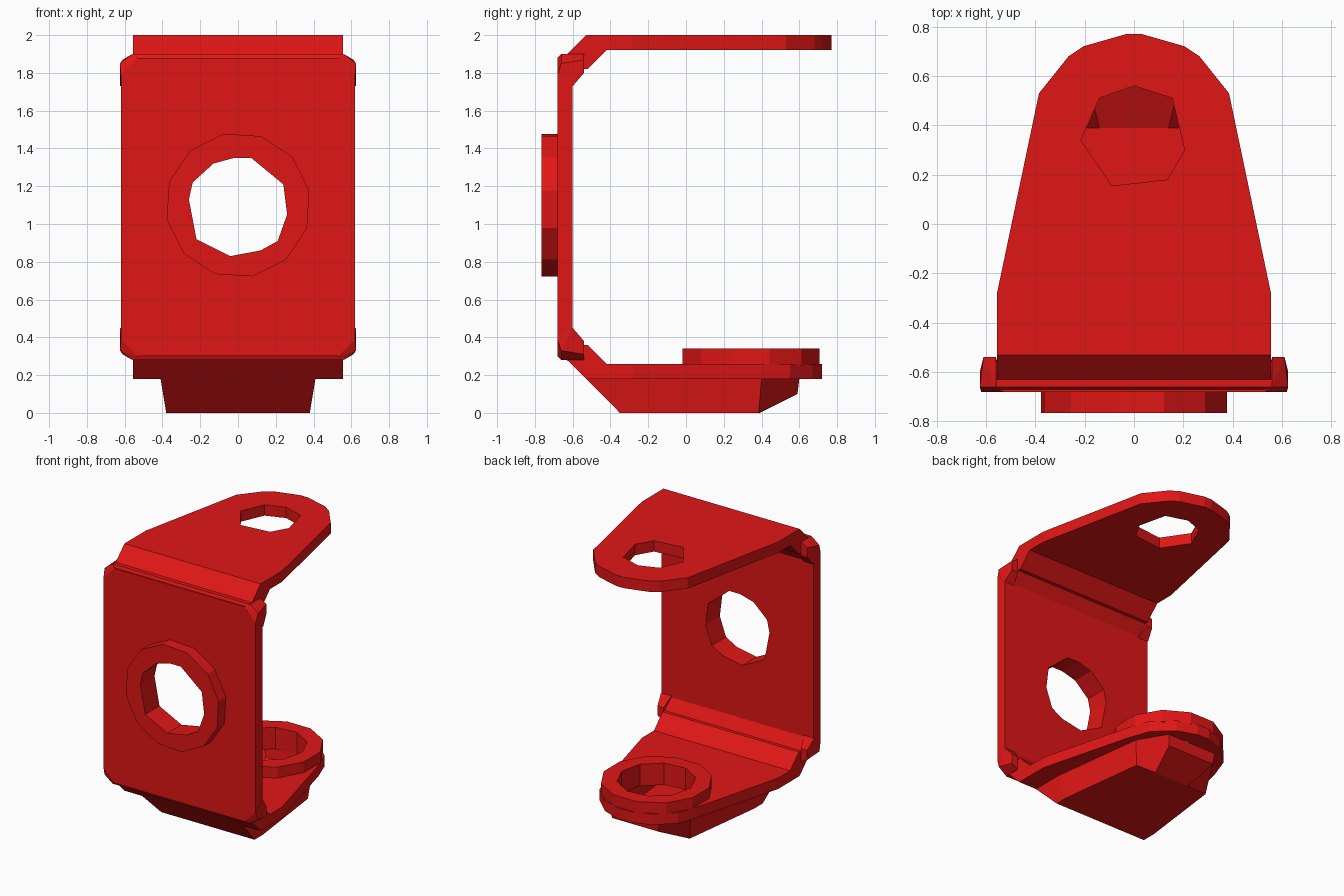
import bpy, bmesh, math
from mathutils import Vector

if "Cube" in bpy.data.objects:
    bpy.data.objects.remove(bpy.data.objects["Cube"])

RED = bpy.data.materials.new("red_paint")
RED.diffuse_color = (0.75, 0.008, 0.008, 1)
RED.use_nodes = True
RED.node_tree.nodes["Principled BSDF"].inputs["Base Color"].default_value = RED.diffuse_color


def finish(bm, name):
    bmesh.ops.recalc_face_normals(bm, faces=bm.faces)
    me = bpy.data.meshes.new(name)
    bm.to_mesh(me)
    bm.free()
    me.materials.append(RED)
    ob = bpy.data.objects.new(name, me)
    bpy.context.collection.objects.link(ob)
    return ob


AXES = {'x': lambda a, b, c: (c, a, b),
        'y': lambda a, b, c: (a, c, b),
        'z': lambda a, b, c: (a, b, c)}


def prism(name, loops, axis, lo, hi):
    """Outline plus optional hole loops, extruded from lo to hi along an axis."""
    bm = bmesh.new()
    put = AXES[axis]
    edges = []
    for loop in loops:
        vs = [bm.verts.new(put(a, b, lo)) for a, b in loop]
        edges += [bm.edges.new((vs[i - 1], vs[i])) for i in range(len(vs))]
    bmesh.ops.triangle_fill(bm, edges=edges, use_beauty=True,
                            normal=Vector(put(0, 0, 1)))
    bmesh.ops.dissolve_limit(bm, angle_limit=0.01, verts=[], edges=bm.edges)
    r = bmesh.ops.extrude_face_region(bm, geom=bm.faces[:], use_keep_orig=True)
    bmesh.ops.translate(bm, vec=Vector(put(0, 0, hi - lo)),
                        verts=[g for g in r['geom'] if isinstance(g, bmesh.types.BMVert)])
    return finish(bm, name)


def hull(name, pts):
    bm = bmesh.new()
    vs = [bm.verts.new(p) for p in pts]
    bmesh.ops.convex_hull(bm, input=vs)
    bmesh.ops.dissolve_limit(bm, angle_limit=0.01, verts=bm.verts, edges=bm.edges)
    return finish(bm, name)


def circle(a, b, r, n, turn=0.0):
    return [(a + r * math.cos(turn + 2 * math.pi * i / n),
             b + r * math.sin(turn + 2 * math.pi * i / n)) for i in range(n)]


def mirror_x(half):
    """Complete a symmetric outline from its right half."""
    return half + [(-a, b) for a, b in reversed(half) if a > 0]


def flip(z):
    return 2.18 - z


# upright plate with chamfered corners and a round opening
port = [(.07, 1.35), (-.02, 1.35), (-.13, 1.32), (-.24, 1.22), (-.26, 1.13),
        (-.22, .92), (-.04, .83), (.12, .86), (.21, .91), (.26, 1.05), (.24, 1.21)]
plate = mirror_x([(.53, .30), (.62, .39), (.62, 1.79), (.53, 1.88)])
prism("upright_plate", [plate, port], 'y', -.68, -.60)

# raised ring around the opening
prism("upright_ring", [circle(0, 1.1, .385, 12, .2), port], 'y', -.765, -.67)

# bent strips joining the plate to the arms
bend = [(-.68, 1.86), (-.66, 1.90), (-.63, 1.90), (-.53, 2.0), (-.42, 2.0),
        (-.42, 1.92), (-.52, 1.82), (-.545, 1.82), (-.60, 1.74), (-.67, 1.74)]
prism("upper_bend", [bend], 'x', -.555, .555)
prism("lower_bend", [[(y, flip(z)) for y, z in bend]], 'x', -.555, .555)

# small corner gussets on the plate
for side, s in (("right", 1), ("left", -1)):
    for level, f in (("upper", lambda z: z), ("lower", flip)):
        hull(f"{level}_{side}_gusset", [(s * x, y, f(z)) for x, y, z in (
            (.53, -.68, 1.88), (.62, -.68, 1.79), (.56, -.66, 1.90),
            (.625, -.66, 1.85), (.56, -.54, 1.90), (.61, -.54, 1.87),
            (.56, -.54, 1.80), (.61, -.54, 1.80), (.625, -.60, 1.73),
            (.54, -.60, 1.73))])

# upper arm
eye = [(0, .56), (-.14, .51), (-.215, .34), (-.09, .155),
       (.135, .18), (.205, .30), (.155, .51)]
upper = mirror_x([(.555, -.43), (.555, -.28), (.385, .53), (.265, .68),
                  (.205, .72), (.03, .77)])
prism("upper_arm", [upper, eye], 'z', 1.92, 2.0)

# lower arm with a raised ring
bore = circle(0, .345, .265, 10, .1)
lower = mirror_x([(.555, -.43), (.555, -.28), (.375, .40), (.32, .55),
                  (.19, .67), (.05, .72)])
prism("lower_arm", [lower, bore], 'z', .18, .26)
prism("lower_ring", [circle(0, .345, .375, 12, math.pi / 12), bore], 'z', .25, .34)

# hollow tapered pan under the lower arm, open at the top
rim = mirror_x([(.41, -.53), (.41, -.30), (.32, .40), (.2, .60)])
base = mirror_x([(.38, -.35), (.38, -.25), (.30, .385), (.14, .39)])
bm = bmesh.new()
top = [bm.verts.new((x, y, .18)) for x, y in rim]
mid = [bm.verts.new((x * .95, .59, .10)) if y > .5 else None for x, y in rim]
low = [bm.verts.new((x, y, 0)) for x, y in base]
bm.faces.new(low)
for i in range(len(top)):
    j = i - 1
    ring = [top[j], top[i], mid[i], low[i], low[j], mid[j]]
    if mid[i] and mid[j]:
        bm.faces.new((top[j], top[i], mid[i], mid[j]))
        bm.faces.new((mid[j], mid[i], low[i], low[j]))
    else:
        bm.faces.new([v for v in ring if v])
finish(bm, "lower_pan")
